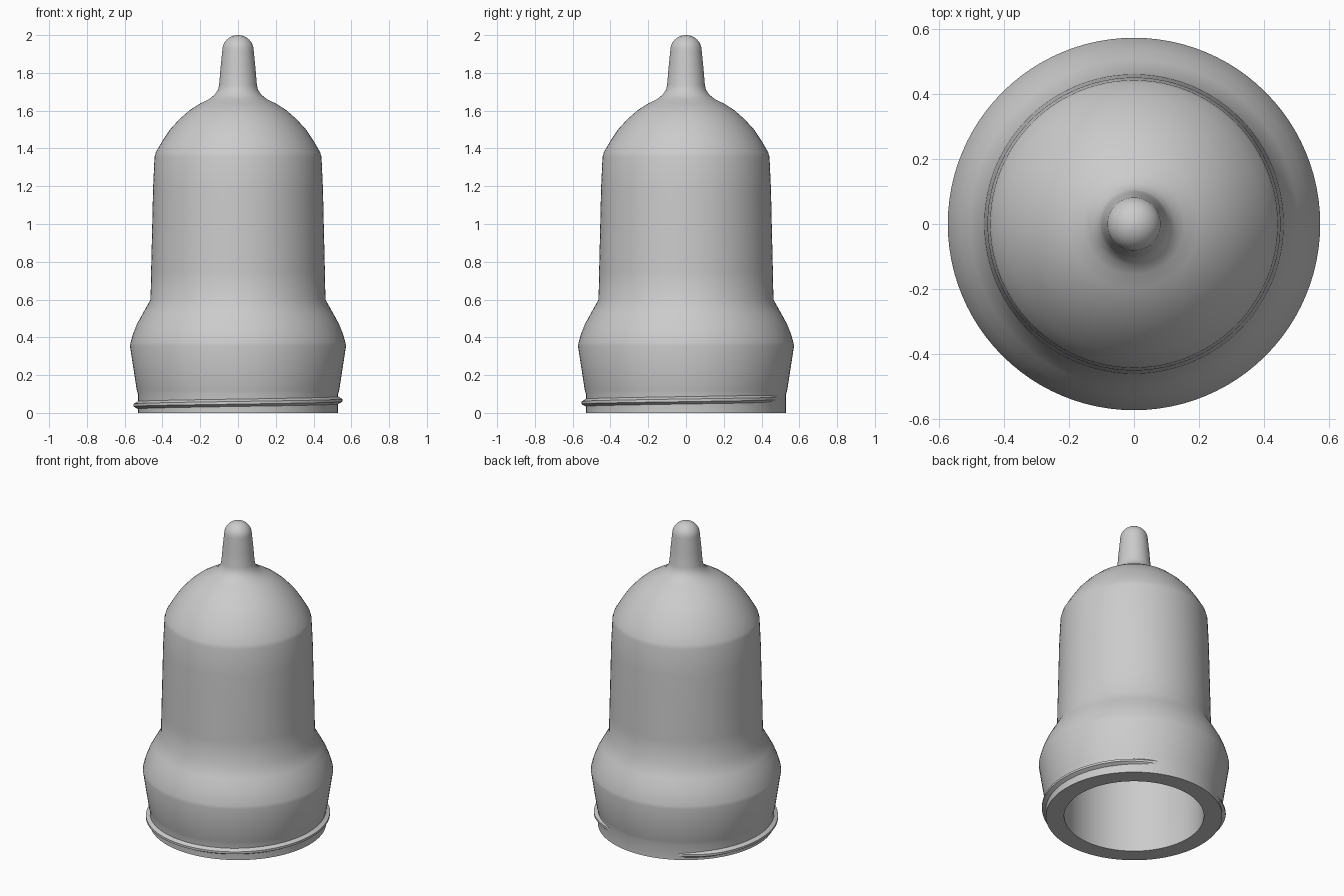
import bpy
import bmesh
from math import cos, sin, pi, radians

cube = bpy.data.objects.get("Cube")
if cube:
    bpy.data.objects.remove(cube)

# One plain grey material
grey = bpy.data.materials.new("soft_grey")
grey.use_nodes = True
colour = (0.6, 0.6, 0.6, 1)
grey.diffuse_color = colour
grey.node_tree.nodes["Principled BSDF"].inputs["Base Color"].default_value = colour


def finish(name, bm, angle):
    bmesh.ops.recalc_face_normals(bm, faces=bm.faces[:])
    mesh = bpy.data.meshes.new(name)
    bm.to_mesh(mesh)
    bm.free()
    obj = bpy.data.objects.new(name, mesh)
    bpy.context.collection.objects.link(obj)
    mesh.materials.append(grey)
    bpy.ops.object.select_all(action="DESELECT")
    obj.select_set(True)
    bpy.context.view_layer.objects.active = obj
    bpy.ops.object.shade_smooth_by_angle(angle=radians(angle))
    return obj


def bridge(bm, a, b, closed=True):
    n = len(a)
    for i in range(n if closed else n - 1):
        j = (i + 1) % n
        bm.faces.new((a[i], a[j], b[j], b[i]))


def lathe(name, profile, segments=96):
    bm = bmesh.new()
    rings = []
    for r, z in profile:
        rings.append([bm.verts.new((r * cos(2 * pi * i / segments),
                                    r * sin(2 * pi * i / segments), z))
                      for i in range(segments)])
    for a, b in zip(rings, rings[1:]):
        bridge(bm, a, b)
    # Close both poles with a fan
    for ring, z in ((rings[0], profile[0][1]), (rings[-1], profile[-1][1])):
        pole = bm.verts.new((0, 0, z))
        for i in range(segments):
            bm.faces.new((ring[i], ring[(i + 1) % segments], pole))
    return finish(name, bm, 35)


# Hollow body: inner dome and wall, then outer flare, wall, shoulder and tip
inner = [(0.42 * sin(t * pi / 16), 1.3 + 0.3 * cos(t * pi / 16)) for t in range(1, 9)]
inner.append((0.42, 0))
outer = [(0.53, 0), (0.53, 0.1), (0.536, 0.12), (0.572, 0.355), (0.568, 0.375),
         (0.555, 0.42), (0.535, 0.47), (0.505, 0.525), (0.463, 0.6),
         (0.46, 0.75), (0.454, 1.0), (0.45, 1.18), (0.442, 1.355),
         (0.435, 1.38), (0.4, 1.44), (0.36, 1.5), (0.31, 1.555),
         (0.255, 1.603), (0.2, 1.638), (0.155, 1.66), (0.125, 1.683), (0.106, 1.71),
         (0.1, 1.735), (0.092, 1.83), (0.083, 1.92)]
tip = [(0.083 * cos(t * pi / 16), 1.92 + 0.08 * sin(t * pi / 16)) for t in range(1, 8)]
tip.append((0.004, 2.0))
lathe("hollow_body", inner + outer + tip)

# Screw thread: a ridge that climbs around the collar and tapers at both ends
bm = bmesh.new()
steps = 90
sections = []
for i in range(steps + 1):
    t = i / steps
    angle = radians(120 + 305 * t)
    z = 0.032 + 0.044 * t
    grow = min(1, t * 12 + 0.05, (1 - t) * 12 + 0.05)
    section = [(0.522, -0.024), (0.53 + 0.023 * grow, -0.007),
               (0.53 + 0.023 * grow, 0.007), (0.522, 0.024)]
    sections.append([bm.verts.new((r * cos(angle), r * sin(angle), z + dz))
                     for r, dz in section])
for a, b in zip(sections, sections[1:]):
    bridge(bm, a, b)
for end in (sections[0], sections[-1]):
    bm.faces.new(end)
finish("screw_thread", bm, 30)
